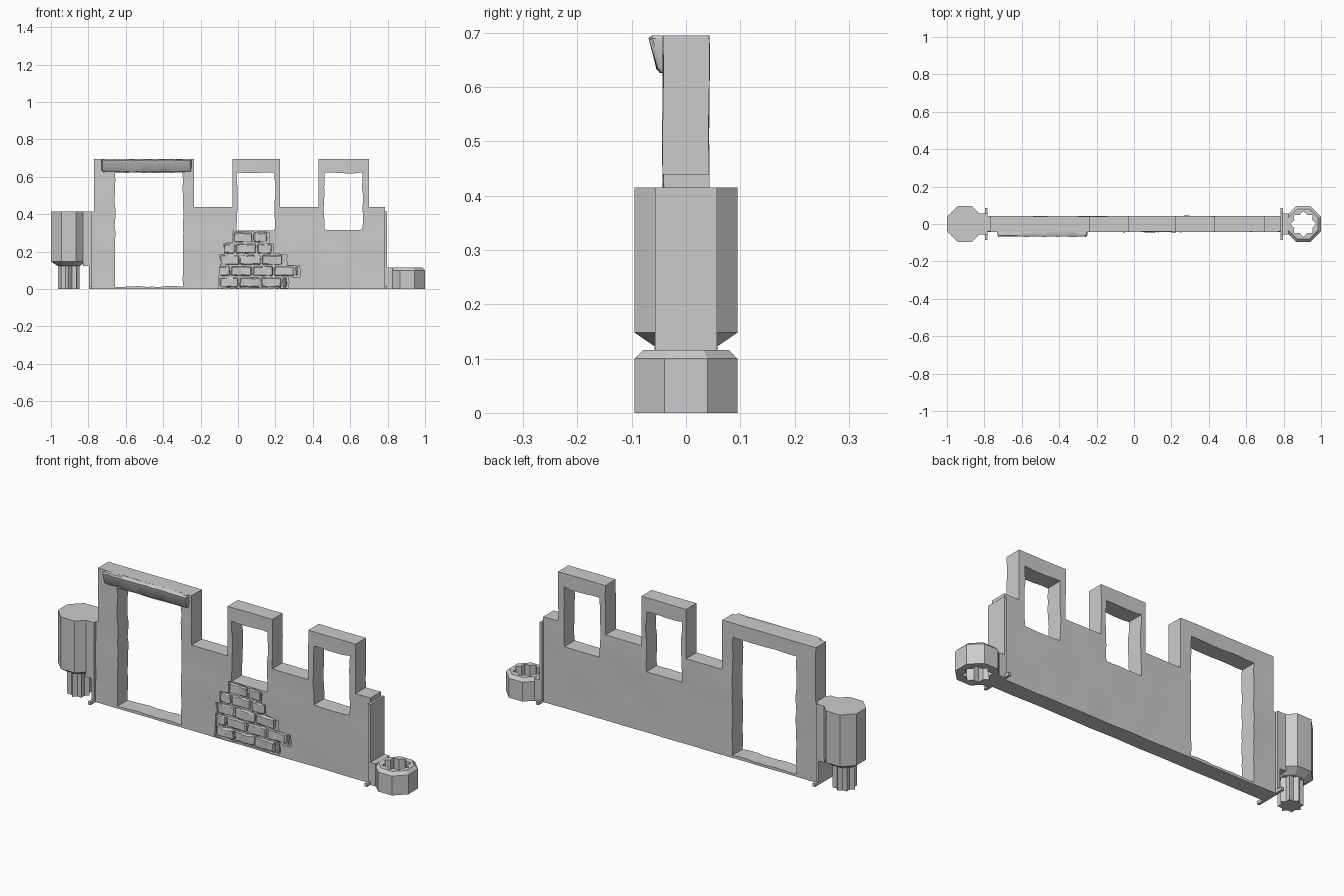
import bpy, bmesh, math, random
from mathutils import Vector, noise

random.seed(4)
if "Cube" in bpy.data.objects:
    bpy.data.objects.remove(bpy.data.objects["Cube"])

stone = bpy.data.materials.new("grey stone")
stone.use_nodes = True
GREY = (0.6, 0.6, 0.6, 1)
stone.diffuse_color = GREY
stone.node_tree.nodes["Principled BSDF"].inputs["Base Color"].default_value = GREY


def finish(bm, name):
    bmesh.ops.recalc_face_normals(bm, faces=bm.faces)
    mesh = bpy.data.meshes.new(name)
    bm.to_mesh(mesh)
    bm.free()
    mesh.materials.append(stone)
    ob = bpy.data.objects.new(name, mesh)
    bpy.context.collection.objects.link(ob)
    return ob


def loft(name, rings, caps=True):
    """Skin a list of equal-length point rings."""
    bm = bmesh.new()
    loops = [[bm.verts.new(p) for p in ring] for ring in rings]
    n = len(loops[0])
    pairs = list(zip(loops, loops[1:])) + ([] if caps else [(loops[-1], loops[0])])
    for a, b in pairs:
        for i in range(n):
            j = (i + 1) % n
            bm.faces.new((a[i], a[j], b[j], b[i]))
    if caps:
        bm.faces.new(loops[0])
        bm.faces.new(loops[-1])
    return finish(bm, name)


def slab(name, outline, y0, y1):
    return loft(name, [[(x, y, z) for x, z in outline] for y in (y0, y1)])


def box(name, x0, x1, y0, y1, z0, z1):
    return slab(name, [(x0, z0), (x1, z0), (x1, z1), (x0, z1)], y0, y1)


def cut(target, cutter):
    cutter.hide_render = True
    mod = target.modifiers.new("cut", 'BOOLEAN')
    mod.operation = 'DIFFERENCE'
    mod.solver = 'EXACT'
    mod.object = cutter
    bpy.context.view_layer.objects.active = target
    bpy.ops.object.modifier_apply(modifier=mod.name)
    bpy.data.objects.remove(cutter)


def ragged(points, step, amount):
    """Resample a closed outline and roughen it."""
    out = []
    for a, b in zip(points, points[1:] + points[:1]):
        a, b = Vector(a), Vector(b)
        n = max(1, round((b - a).length / step))
        for i in range(n):
            p = a.lerp(b, i / n)
            out.append((p.x + random.uniform(-amount, amount),
                        p.y + random.uniform(-amount, amount)))
    return out


def smooth(ob, degrees):
    bpy.ops.object.select_all(action='DESELECT')
    ob.select_set(True)
    bpy.context.view_layer.objects.active = ob
    bpy.ops.object.shade_smooth_by_angle(angle=math.radians(degrees))


# Wall with three raised frames
LOW, TOP, HALF = 0.44, 0.695, 0.042
outline = [(-0.785, 0), (0.785, 0), (0.785, LOW)]
for x0, x1 in ((0.43, 0.70), (-0.03, 0.225), (-0.77, -0.235)):
    end = 0.415 if x0 < -0.5 else LOW
    outline += [(x1, LOW), (x1, TOP), (x0, TOP), (x0, end)]
outline.append((-0.785, 0.415))
wall = slab("wall", outline, -HALF, HALF)

# Doorway and two windows with worn edges
for x0, x1, z0 in ((-0.657, -0.295, 0.014), (-0.005, 0.198, 0.315), (0.46, 0.665, 0.315)):
    rect = [(x0, z0), (x1, z0), (x1, 0.622), (x0, 0.622)]
    cut(wall, slab("opening_cutter", ragged(rect, 0.04, 0.003), -0.2, 0.2))

# Uneven plaster on both faces
bm = bmesh.new()
bm.from_mesh(wall.data)
for axis, count in ((0, 32), (2, 14)):
    normal = Vector((axis == 0, 0, axis == 2))
    start = -0.775 if axis == 0 else 0.027
    for i in range(count):
        bmesh.ops.bisect_plane(bm, geom=bm.verts[:] + bm.edges[:] + bm.faces[:],
                               plane_co=normal * (start + i * 0.05), plane_no=normal)
for v in bm.verts:
    v.co.y += 0.003 * noise.noise(v.co * 7)
bm.to_mesh(wall.data)
bm.free()

# Broken plaster patch: rows of exposed bricks, given as left and right ends
rows = [(-0.10, 0.27), (-0.10, 0.33), (-0.095, 0.26), (-0.075, 0.19), (-0.025, 0.165)]
ROW = 0.06
right = [(r, 0.006 + (i + k) * ROW) for i, (l, r) in enumerate(rows) for k in (0, 1)]
left = [(l, 0.006 + (i + k) * ROW) for i, (l, r) in enumerate(rows) for k in (0, 1)]
patch = ragged(right + left[::-1], 0.025, 0.005)
cut(wall, slab("patch_cutter", patch, -0.1, -0.029))
smooth(wall, 30)


def rough_block(name, x0, x1, y0, y1, z0, z1, cuts, amount, bevel):
    bm = bmesh.new()
    bmesh.ops.create_cube(bm, size=1)
    for v in bm.verts:
        v.co = ((x0 + x1) / 2 + v.co.x * (x1 - x0), (y0 + y1) / 2 + v.co.y * (y1 - y0),
                (z0 + z1) / 2 + v.co.z * (z1 - z0))
    bmesh.ops.bevel(bm, geom=bm.edges[:], offset=bevel, segments=1, affect='EDGES')
    long_edges = [e for e in bm.edges if abs(e.verts[0].co.x - e.verts[1].co.x) > (x1 - x0) / 2]
    bmesh.ops.subdivide_edges(bm, edges=long_edges, cuts=cuts, use_grid_fill=True)
    for v in bm.verts:
        v.co += Vector([random.uniform(-amount, amount) for _ in range(3)])
    return finish(bm, name)


for i, (l, r) in enumerate(rows):
    z = 0.006 + i * ROW
    x = l + 0.004
    length = 0.06 if i % 2 else 0.105
    while x < r - 0.02:
        end = min(x + length, r - 0.003)
        front = -0.041 + random.uniform(-0.002, 0.002)
        rough_block("brick", x, end - 0.008, front, -0.02, z + 0.005, z + ROW - 0.005,
                    3, 0.0025, 0.005)
        x, length = end, 0.115

# Worn lintel beam over the doorway, tapering back underneath
lintel = rough_block("lintel", -0.73, -0.25, -0.067, -0.03, 0.628, TOP, 14, 0.002, 0.006)
for v in lintel.data.vertices:
    if v.co.z < 0.65 and v.co.y < -0.045:
        v.co.y += 0.014
    v.co.z = min(v.co.z, TOP)
smooth(lintel, 40)


def octagon(cx, apothem, z):
    r = apothem / math.cos(math.pi / 8)
    return [(cx + r * math.cos((i + 0.5) * math.pi / 4),
             r * math.sin((i + 0.5) * math.pi / 4), z) for i in range(8)]


def star(cx, outer, inner, z):
    return [(cx + (inner if i % 2 else outer) * math.cos(i * math.pi / 8),
             (inner if i % 2 else outer) * math.sin(i * math.pi / 8), z) for i in range(16)]


# Octagonal post with a star-shaped peg
POST = 0.905
loft("connector_post", [octagon(-POST, a, z) for a, z in
                        ((0.06, 0.124), (0.095, 0.148), (0.095, 0.415))])
loft("connector_peg", [star(-POST, 0.058, 0.043, z) for z in (0, 0.13)])

# Octagonal socket with a star-shaped hole
socket = loft("connector_socket", [octagon(POST, a, z) for a, z in
                                   ((0.095, 0), (0.095, 0.1), (0.079, 0.116))])
box_neck = box("socket_neck", 0.79, 0.825, -0.057, 0.057, 0, 0.116)
cut(socket, loft("hole_cutter", [star(POST, 0.07, 0.052, z) for z in (-0.1, 0.2)]))
box("post_neck", -0.83, -0.79, -0.057, 0.057, 0.124, 0.415)

# End plates and their small feet
for side, label in ((-1, "right"), (1, "left")):
    a, b = sorted((side * 0.782, side * 0.796))
    box(label + "_end_plate", a, b, -0.057, 0.057, 0, 0.415)
    box(label + "_end_foot", a, b, -0.085, 0.085, 0, 0.016)
